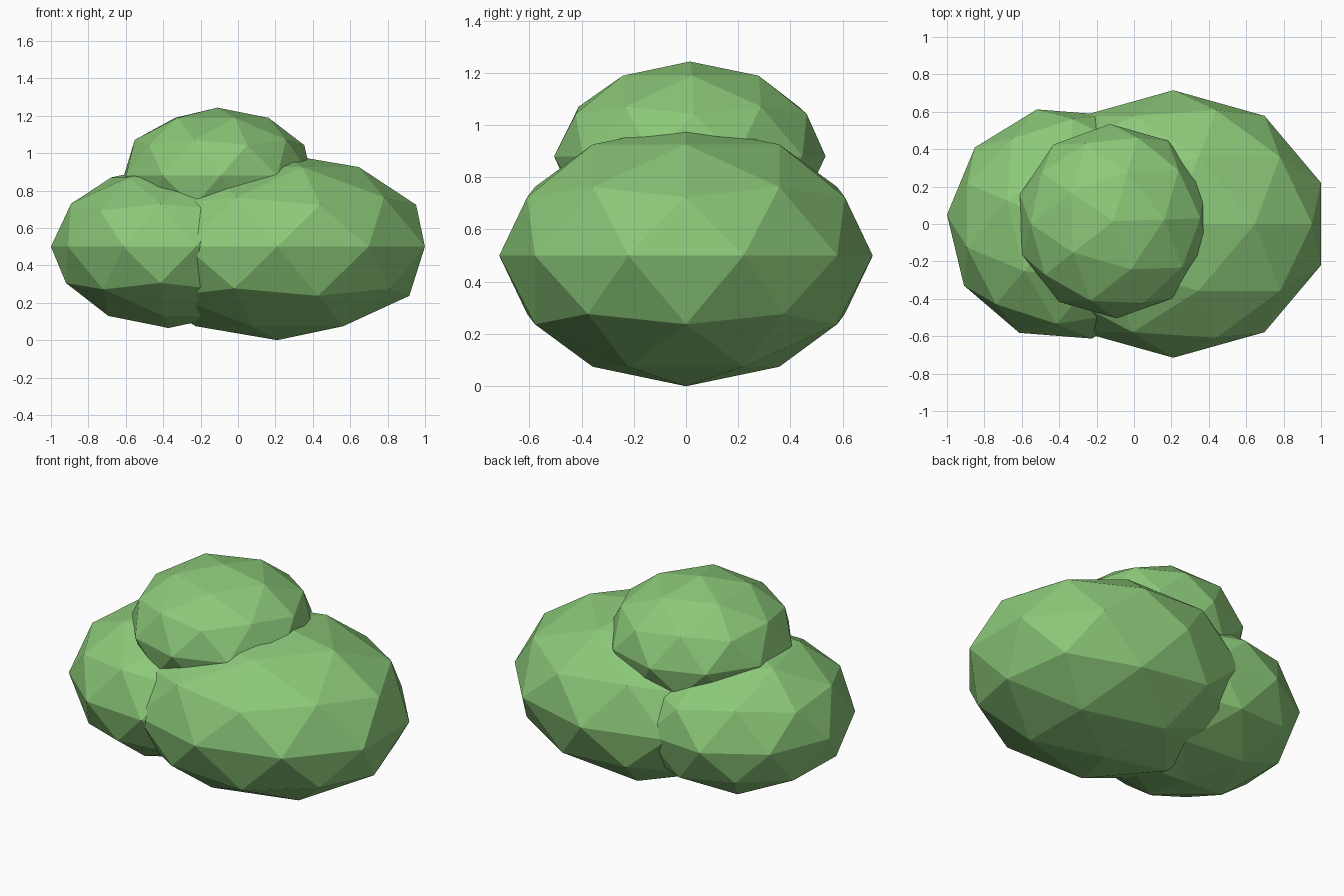
import bpy
from math import radians

if "Cube" in bpy.data.objects:
    bpy.data.objects.remove(bpy.data.objects["Cube"])

# Leaf colour
leaf = bpy.data.materials.new("leaf_green")
leaf.diffuse_color = (0.26, 0.58, 0.19, 1.0)
leaf.use_nodes = True
leaf.node_tree.nodes["Principled BSDF"].inputs["Base Color"].default_value = leaf.diffuse_color


def clump(name, centre, radii, turn):
    """Faceted foliage clump: a squashed low-poly icosphere turned about z."""
    bpy.ops.mesh.primitive_ico_sphere_add(subdivisions=2, radius=1, location=centre)
    ob = bpy.context.object
    ob.name = name
    ob.scale = radii
    ob.rotation_euler.z = radians(turn)
    bpy.ops.object.transform_apply(location=False, rotation=True, scale=True)
    ob.data.materials.append(leaf)
    return ob


# Large right clump, medium left clump, small top clump
clump("large_clump", (0.21, 0, 0.5), (0.83, 0.715, 0.5), 0)
clump("left_clump", (-0.372, 0, 0.5), (0.63, 0.63, 0.435), 13.5)
clump("top_clump", (-0.11, 0.015, 0.88), (0.52, 0.52, 0.363), 2)
